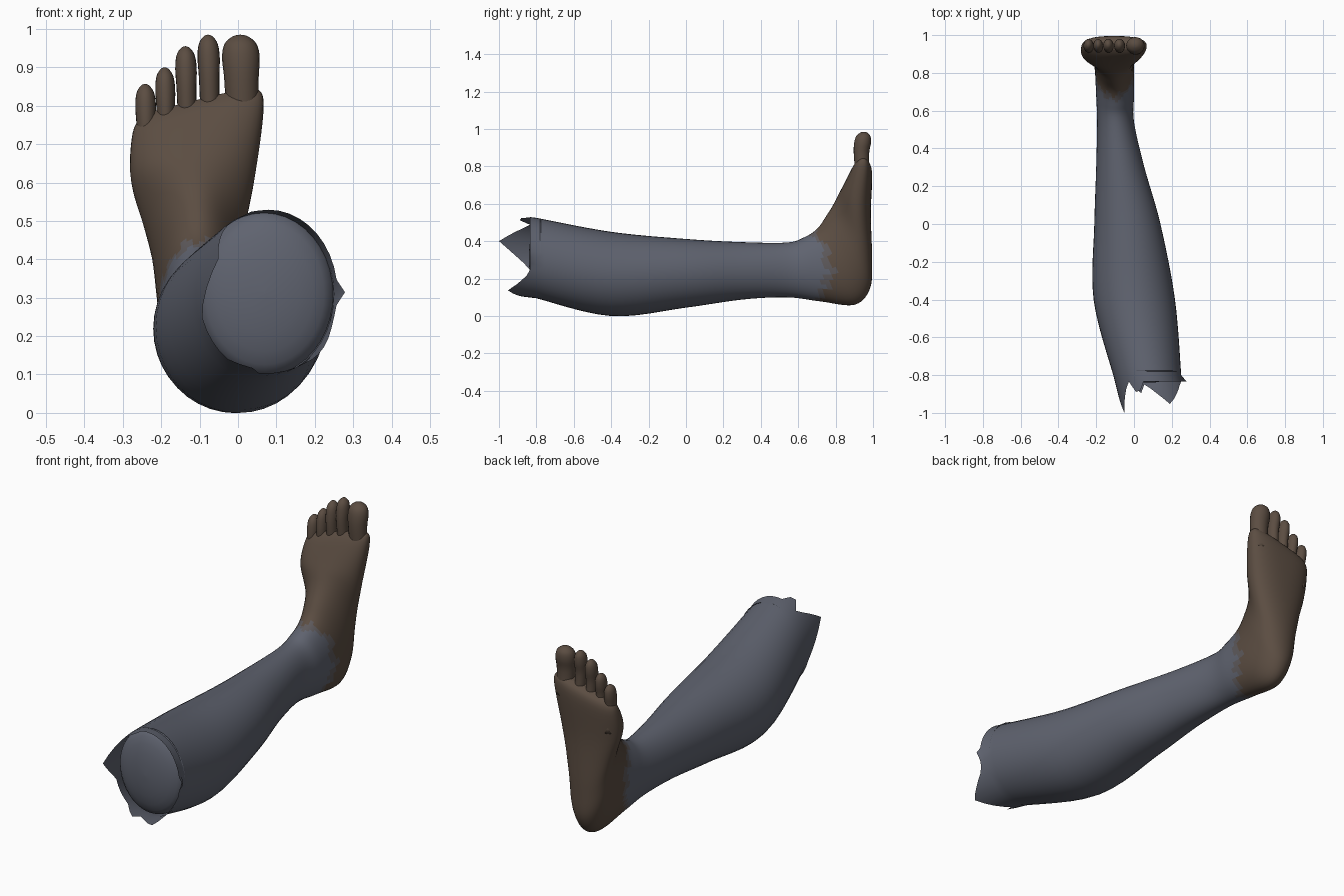
import bpy, bmesh
from math import sin, cos, pi, copysign

if "Cube" in bpy.data.objects:
    bpy.data.objects.remove(bpy.data.objects["Cube"])

SEG = 40


def material(name, rgb):
    m = bpy.data.materials.new(name)
    m.diffuse_color = (*rgb, 1)
    m.use_nodes = True
    m.node_tree.nodes["Principled BSDF"].inputs["Base Color"].default_value = m.diffuse_color
    return m


cloth = material("cloth", (0.115, 0.125, 0.16))
blend = material("blend", (0.11, 0.10, 0.105))
skin = material("skin", (0.105, 0.074, 0.054))


def spline(rows, steps):
    """Catmull-Rom resampling of rows of section parameters."""
    out = []
    n = len(rows)
    for i in range(n - 1):
        p0, p1, p2, p3 = (rows[max(0, min(n - 1, i + k))] for k in (-1, 0, 1, 2))
        for s in range(steps):
            t = s / steps
            out.append([0.5 * (2 * b + (c - a) * t + (2 * a - 5 * b + 4 * c - d) * t * t
                               + (3 * b - a - 3 * c + d) * t ** 3)
                        for a, b, c, d in zip(p0, p1, p2, p3)])
    out.append(list(rows[-1]))
    return out


def section(y_in, z_in, y_out, z_out, x0, x1):
    """Ring between a front point and a back point; squarer and slanted near the toes."""
    toe = min(1, max(0, (z_in - 0.64) / 0.16))
    power = 2 + 0.6 * toe
    pts = []
    for k in range(SEG):
        a = 2 * pi * k / SEG
        c = copysign(abs(cos(a)) ** (2 / power), cos(a))
        s = copysign(abs(sin(a)) ** (2 / power), sin(a))
        x = (x0 + x1) / 2 + (x1 - x0) / 2 * c
        pts.append([x, (y_in + y_out) / 2 + (y_in - y_out) / 2 * s,
                    (z_in + z_out) / 2 + (z_in - z_out) / 2 * s + 0.25 * toe * (x + 0.08)])
    return pts


def loft(name, rings, mats, cap_start=False):
    n = len(rings[0])
    verts = [p for r in rings for p in r]
    faces = [(i * n + k, (i + 1) * n + k, (i + 1) * n + (k + 1) % n, i * n + (k + 1) % n)
             for i in range(len(rings) - 1) for k in range(n)]
    faces.append(tuple(range((len(rings) - 1) * n, len(rings) * n)))
    if cap_start:
        faces.append(tuple(range(n)))
    me = bpy.data.meshes.new(name)
    me.from_pydata(verts, [], faces)
    bm = bmesh.new()
    bm.from_mesh(me)
    bmesh.ops.recalc_face_normals(bm, faces=bm.faces)
    bm.to_mesh(me)
    bm.free()
    for m in mats:
        me.materials.append(m)
    for p in me.polygons:
        p.use_smooth = True
    ob = bpy.data.objects.new(name, me)
    bpy.context.collection.objects.link(ob)
    return ob


# Shin and calf sections: y, top z, bottom z, left x, right x
shin = [
    (-0.80, 0.525, 0.095, -0.11, 0.25),
    (-0.40, 0.45, 0.0, -0.214, 0.217),
    (0.0, 0.412, 0.045, -0.21, 0.14),
    (0.30, 0.395, 0.088, -0.20, 0.055),
    (0.54, 0.393, 0.1, -0.195, 0.0),
]
# Foot sections: y,z of the instep point, y,z of the heel or sole point, left x, right x
foot = [
    (0.63, 0.42, 0.72, 0.078, -0.20, 0.0),
    (0.70, 0.465, 0.90, 0.06, -0.206, 0.0),
    (0.75, 0.535, 0.983, 0.145, -0.214, 0.0),
    (0.79, 0.60, 0.995, 0.30, -0.23, 0.008),
    (0.83, 0.68, 0.988, 0.55, -0.278, 0.045),
    (0.888, 0.785, 0.995, 0.765, -0.274, 0.067),
    (0.925, 0.822, 0.97, 0.815, -0.245, 0.04),
]
rows = [(y, zt, y, zb, x0, x1) for y, zt, zb, x0, x1 in shin] + foot
rings = [section(*r) for r in spline(rows, 6)]

# Torn edge at the knee: triangular spikes given by angle, half width and length
spikes = [(113, 10, 0.09), (162, 34, 0.165), (250, 14, 0.07), (298, 40, 0.12)]
edge = []
for k, (x, y, z) in enumerate(rings[0]):
    deg = 360 * k / SEG
    d = 0.035 + max(h * max(0, 1 - abs(deg - a) / w) for a, w, h in spikes)
    edge.append([x + 0.25 * d + (0.02 if k == 0 else 0), -0.8 - d, z + 0.12 * d])
leg = loft("leg_and_foot", [edge] + rings, [cloth, blend, skin])

# Ragged colour line around the ankle, with a soft blend band
for p in leg.data.polygons:
    x, y, z = p.center
    line = 0.70 + 0.07 * sin(pi * min(1, max(0, (z - 0.07) / 0.36))) - 0.35 * max(0, z - 0.36)
    line += 0.018 * sin(x * 90 + z * 60)
    p.material_index = 0 if y < line - 0.02 else (1 if y < line + 0.015 else 2)

# Rounded stump face inside the torn edge
cx, cz = 0.07, 0.31
dome = []
for i in range(7):
    a = i / 6 * pi / 2
    f = 0.99 * max(0.01, cos(a))
    dome.append([[cx + (x - cx) * f, -0.775 - 0.065 * sin(a), cz + (z - cz) * f]
                 for x, y, z in rings[0]])
stump = loft("knee_stump", dome, [cloth])
if sum(p.normal.y for p in stump.data.polygons) > 0:
    stump.data.flip_normals()

# Toes: centre x, tip z, half width
toes = {
    "big_toe": (0.006, 0.985, 0.049),
    "second_toe": (-0.078, 0.985, 0.029),
    "third_toe": (-0.137, 0.955, 0.028),
    "fourth_toe": (-0.191, 0.90, 0.026),
    "little_toe": (-0.242, 0.857, 0.027),
}
# Shared toe profile: height fraction, size, y of the centre
shape = [(0, 0.85, 0.945), (0.5, 0.91, 0.938), (0.75, 1.0, 0.944),
         (0.9, 0.85, 0.948), (0.98, 0.42, 0.95), (1.0, 0.04, 0.95)]
for name, (tx, top, w) in toes.items():
    depth = 0.022 + 0.47 * w
    prof = []
    for t, s, y in spline(shape, 4):
        prof.append([[tx + 0.006 * (1 - t) + w * s * cos(2 * pi * k / 20),
                      y + depth * s * sin(2 * pi * k / 20), top - 0.24 * (1 - t)]
                     for k in range(20)])
    loft(name, prof, [skin], True)
